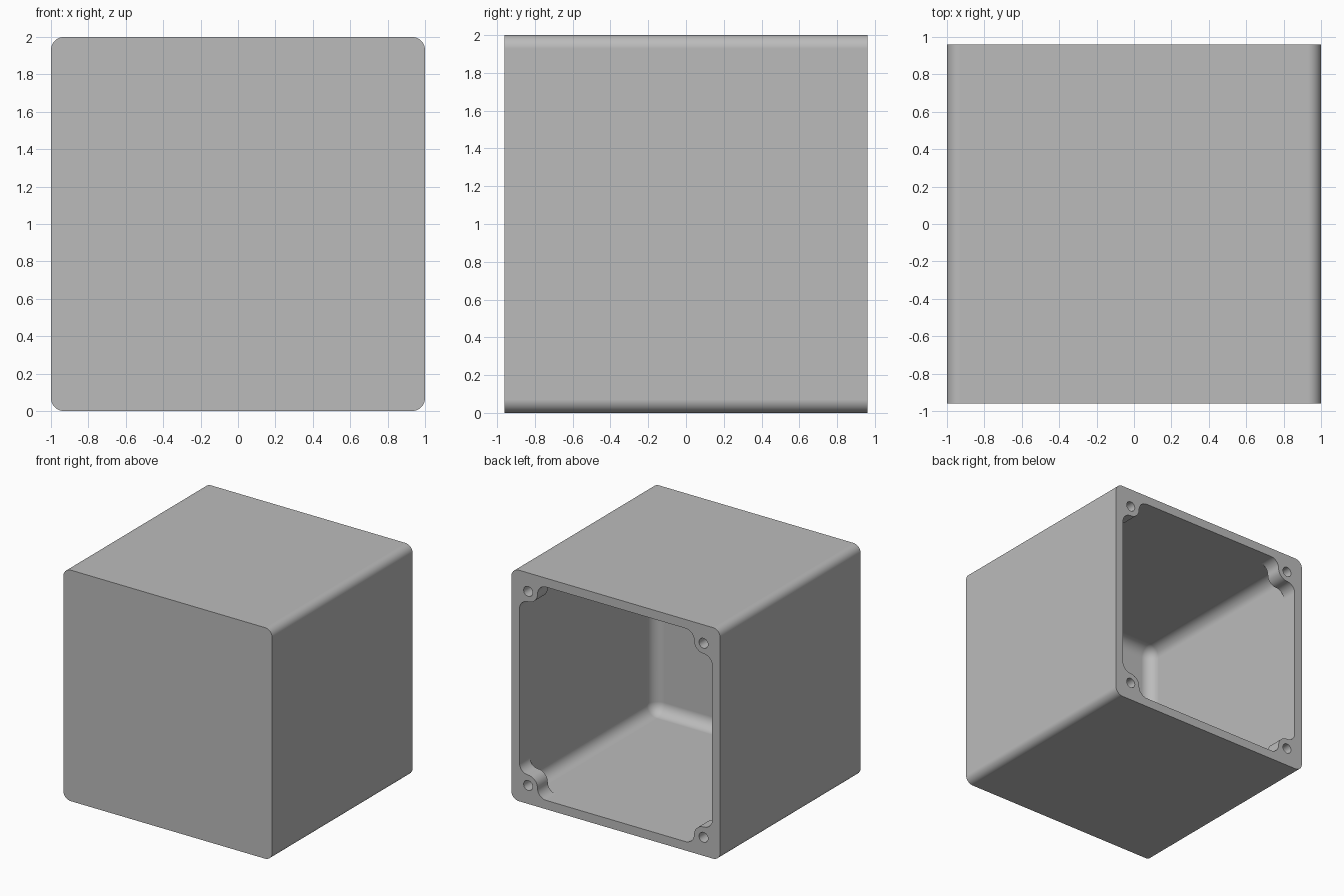
import bpy, bmesh
from math import cos, sin, radians
from mathutils import Matrix

old = bpy.data.objects.get("Cube")
if old:
    bpy.data.objects.remove(old, do_unlink=True)

HALF, BACK, FRONT = 1.0, 0.96, -0.96   # outer half width, open end, closed end
WALL, ROUND, FILLET = 0.077, 0.07, 0.1
INNER = HALF - WALL
SCREW, HOLE_R, BOSS_R, BOSS_DEPTH = 0.84, 0.043, 0.09, 0.14
CORNERS = [(sx, sz) for sx in (-1, 1) for sz in (-1, 1)]


def finish(bm, name):
    bmesh.ops.recalc_face_normals(bm, faces=bm.faces)
    mesh = bpy.data.meshes.new(name)
    bm.to_mesh(mesh)
    bm.free()
    obj = bpy.data.objects.new(name, mesh)
    bpy.context.collection.objects.link(obj)
    return obj


def rounded_box(name, half, y0, y1, radius, pick):
    """Box whose edges chosen by pick(edge direction, edge middle y) are rounded."""
    bm = bmesh.new()
    size = Matrix.Diagonal((2 * half, y1 - y0, 2 * half, 1))
    place = Matrix.Translation((0, (y0 + y1) / 2, HALF))
    bmesh.ops.create_cube(bm, size=1, matrix=place @ size)
    edges = [e for e in bm.edges
             if pick(abs(e.verts[0].co.y - e.verts[1].co.y) > 0.1,
                     (e.verts[0].co.y + e.verts[1].co.y) / 2)]
    bmesh.ops.bevel(bm, geom=edges, offset=radius, segments=10,
                    profile=0.5, affect='EDGES')
    return finish(bm, name)


def prism(name, points, y0, y1, sx, sz):
    """Extrude an x-z outline along y, mirrored into one corner."""
    bm = bmesh.new()
    face = bm.faces.new([bm.verts.new((sx * x, y0, HALF + sz * z)) for x, z in points])
    geom = bmesh.ops.extrude_face_region(bm, geom=[face])["geom"]
    verts = [v for v in geom if isinstance(v, bmesh.types.BMVert)]
    bmesh.ops.translate(bm, verts=verts, vec=(0, y1 - y0, 0))
    return finish(bm, name)


def arc(cx, cz, r, a0, a1, steps=10):
    angles = [radians(a0 + (a1 - a0) * i / steps) for i in range(steps + 1)]
    return [(cx + r * cos(a), cz + r * sin(a)) for a in angles]


def cut(target, cutter):
    mod = target.modifiers.new("cut", 'BOOLEAN')
    mod.operation, mod.solver, mod.object = 'DIFFERENCE', 'EXACT', cutter
    bpy.context.view_layer.objects.active = target
    bpy.ops.object.modifier_apply(modifier=mod.name)
    bpy.data.objects.remove(cutter, do_unlink=True)


# Outer shell with rounded long edges, and a cavity filleted all round but the mouth
shell = rounded_box("enclosure_box", HALF, FRONT, BACK, ROUND, lambda along, y: along)
cavity = rounded_box("cavity_cutter", INNER, FRONT + WALL, BACK + 0.3, FILLET,
                     lambda along, y: along or y < 0)

# Corner screw bosses: a round nose blended into both walls
blend = INNER - SCREW
near = SCREW - BOSS_R - blend
outline = (arc(near, SCREW, blend, 90, 0)[:-1]
           + arc(SCREW, SCREW, BOSS_R, 180, 270)
           + arc(SCREW, near, blend, 90, 0)[1:]
           + [(1.2, near), (1.2, 1.2), (near, 1.2)])
for sx, sz in CORNERS:
    cut(cavity, prism("boss_cutter", outline, BACK - BOSS_DEPTH, BACK + 0.5, sx, sz))
cut(shell, cavity)

# Screw holes
circle = arc(SCREW, SCREW, HOLE_R, 0, 360, 24)[:-1]
for sx, sz in CORNERS:
    cut(shell, prism("hole_cutter", circle, BACK - BOSS_DEPTH - 0.05, BACK + 0.1, sx, sz))

# Colour and shading
grey = bpy.data.materials.new("light_grey")
grey.use_nodes = True
colour = (0.5, 0.5, 0.5, 1)
grey.diffuse_color = colour
grey.node_tree.nodes["Principled BSDF"].inputs["Base Color"].default_value = colour
shell.data.materials.clear()
shell.data.materials.append(grey)

bpy.ops.object.select_all(action='DESELECT')
shell.select_set(True)
bpy.context.view_layer.objects.active = shell
bpy.ops.object.shade_smooth_by_angle(angle=radians(30))
weighted = shell.modifiers.new("even_shading", 'WEIGHTED_NORMAL')
weighted.keep_sharp = True
bpy.ops.object.modifier_apply(modifier=weighted.name)
